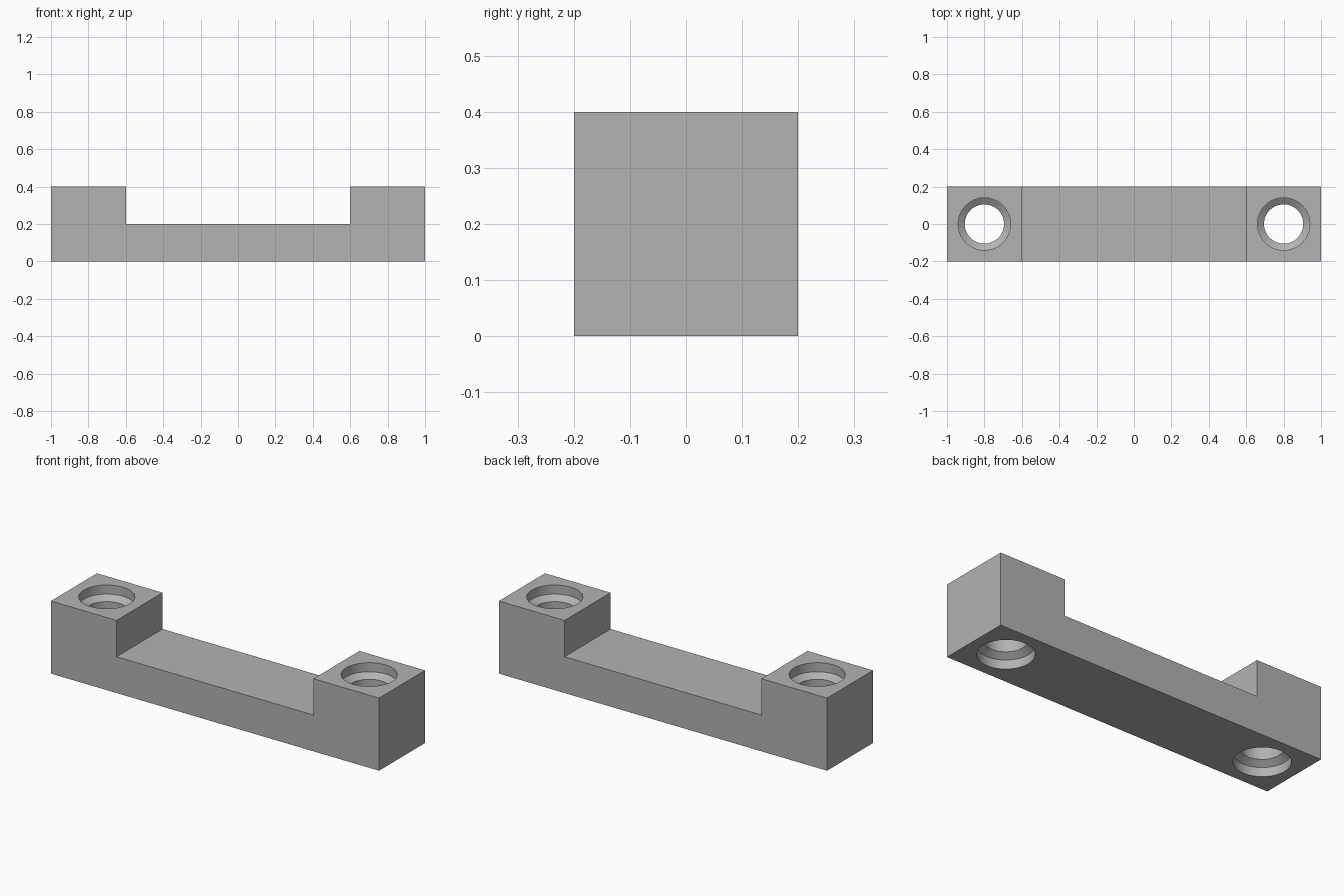
import bpy
import bmesh
import math

# Remove the default cube
cube = bpy.data.objects.get("Cube")
if cube:
    bpy.data.objects.remove(cube, do_unlink=True)

# Single grey material
grey = bpy.data.materials.new("plain grey")
grey.use_nodes = True
colour = (0.45, 0.45, 0.45, 1)
grey.diffuse_color = colour
grey.node_tree.nodes["Principled BSDF"].inputs["Base Color"].default_value = colour


def make_object(name, bm):
    bmesh.ops.recalc_face_normals(bm, faces=bm.faces)
    mesh = bpy.data.meshes.new(name)
    bm.to_mesh(mesh)
    bm.free()
    mesh.materials.append(grey)
    obj = bpy.data.objects.new(name, mesh)
    bpy.context.collection.objects.link(obj)
    return obj


# Bracket body: U-shaped profile extruded through its depth
half = [(1, 0), (1, 0.4), (0.6, 0.4), (0.6, 0.2)]
profile = half + [(-x, z) for x, z in reversed(half)]
bm = bmesh.new()
face = bm.faces.new([bm.verts.new((x, -0.2, z)) for x, z in profile])
ext = bmesh.ops.extrude_face_region(bm, geom=[face])
bmesh.ops.translate(bm, vec=(0, 0.4, 0),
                    verts=[v for v in ext["geom"] if isinstance(v, bmesh.types.BMVert)])
bracket = make_object("bracket_body", bm)

# Hole cutter: wide at both mouths, tapering to a narrow bore
WIDE, BORE, SEGMENTS = 0.14, 0.105, 64
rings = [(WIDE, -0.05), (WIDE, 0.05), (BORE, 0.075),
         (BORE, 0.325), (WIDE, 0.35), (WIDE, 0.45)]


def hole_cutter(name, cx):
    bm = bmesh.new()
    loops = []
    for r, z in rings:
        angles = [2 * math.pi * i / SEGMENTS for i in range(SEGMENTS)]
        loops.append([bm.verts.new((cx + r * math.cos(a), r * math.sin(a), z)) for a in angles])
    for low, high in zip(loops, loops[1:]):
        for i in range(SEGMENTS):
            j = (i + 1) % SEGMENTS
            bm.faces.new((low[i], low[j], high[j], high[i]))
    bm.faces.new(loops[0])
    bm.faces.new(loops[-1])
    return make_object(name, bm)


# Cut one mounting hole through each end block
bpy.context.view_layer.objects.active = bracket
bracket.select_set(True)
for side, cx in (("left", 0.8), ("right", -0.8)):
    cutter = hole_cutter(side + "_hole_cutter", cx)
    mod = bracket.modifiers.new(side + "_hole", 'BOOLEAN')
    mod.operation = 'DIFFERENCE'
    mod.solver = 'EXACT'
    mod.object = cutter
    bpy.ops.object.modifier_apply(modifier=mod.name)
    bpy.data.objects.remove(cutter, do_unlink=True)

# Smooth hole walls, crisp edges elsewhere
bpy.ops.object.shade_smooth_by_angle(angle=math.radians(25))
